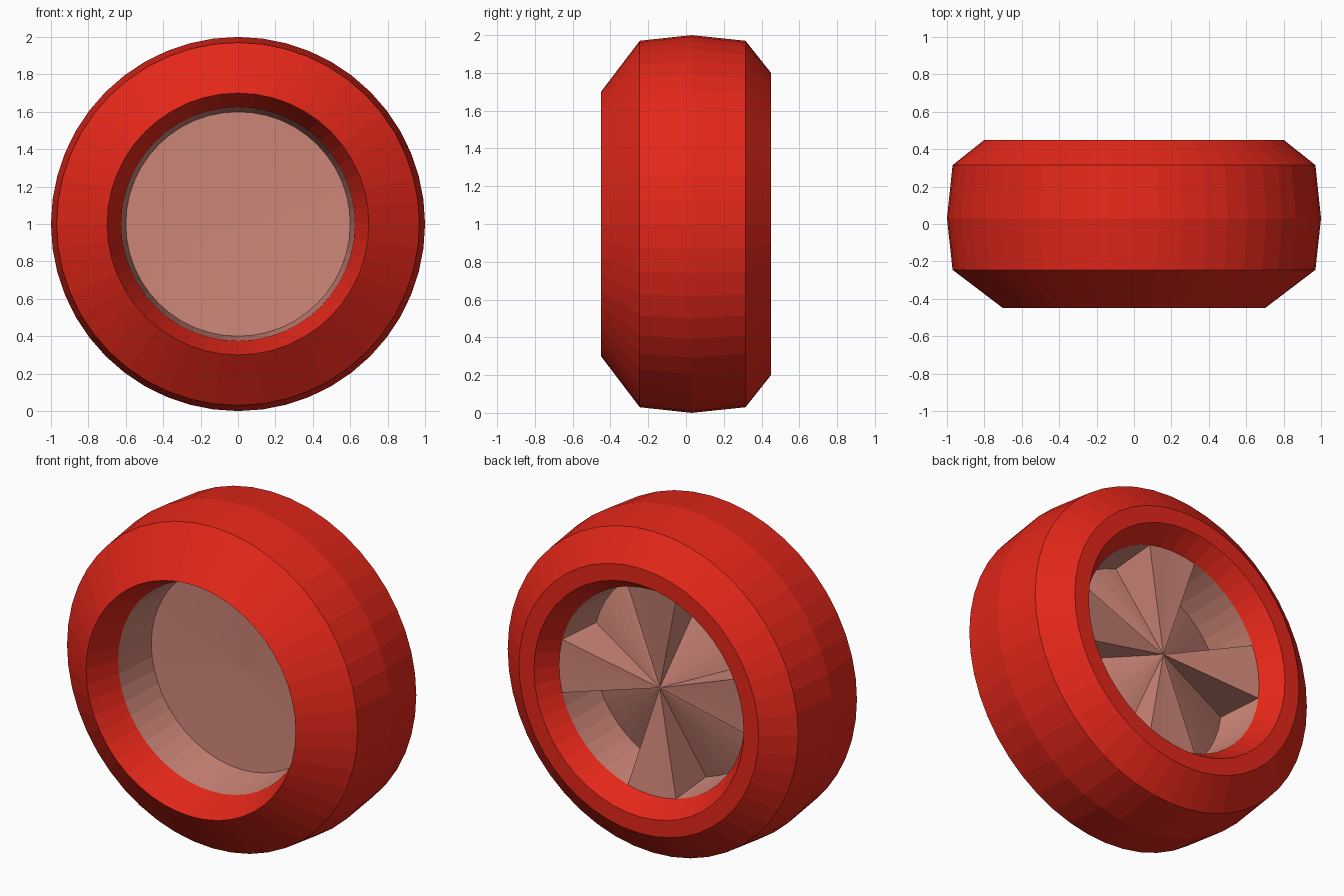
import bpy, bmesh, math

if "Cube" in bpy.data.objects:
    bpy.data.objects.remove(bpy.data.objects["Cube"])

N = 48  # sides of the wheel


def material(name, rgb):
    mat = bpy.data.materials.new(name)
    mat.diffuse_color = (*rgb, 1.0)
    mat.use_nodes = True
    mat.node_tree.nodes["Principled BSDF"].inputs["Base Color"].default_value = mat.diffuse_color
    return mat


def point(i, r, y):
    a = 2 * math.pi * i / N
    return (r * math.cos(a), y, 1 + r * math.sin(a))


def sweep_segment(bm, i, profile):
    """One wedge of a lathe around the axle; radius 0 collapses to a triangle."""
    for (r0, y0), (r1, y1) in zip(profile, profile[1:]):
        pts = [point(i, r0, y0), point(i, r1, y1), point(i + 1, r1, y1), point(i + 1, r0, y0)]
        if r1 == 0:
            pts.pop(2)
        if r0 == 0:
            pts.pop(3)
        bm.faces.new([bm.verts.new(p) for p in pts])


def finish(bm, name, mat):
    bmesh.ops.remove_doubles(bm, verts=bm.verts, dist=1e-4)
    mesh = bpy.data.meshes.new(name)
    bm.to_mesh(mesh)
    bm.free()
    mesh.materials.append(mat)
    obj = bpy.data.objects.new(name, mesh)
    bpy.context.collection.objects.link(obj)
    return obj


red = material("tire_red", (0.78, 0.02, 0.01))
pink = material("rim_pink", (0.62, 0.24, 0.19))

# Tire: front lip, tread, back lip
tire_profile = [(0.625, -0.25), (0.70, -0.45), (0.97, -0.245), (1.0, 0.03),
                (0.97, 0.315), (0.80, 0.45), (0.70, 0.45), (0.62, 0.325)]
bm = bmesh.new()
for i in range(N):
    sweep_segment(bm, i, tire_profile)
finish(bm, "tire", red)

# Front rim: tapered barrel with a nearly flat disc at its bottom
bm = bmesh.new()
for i in range(N):
    sweep_segment(bm, i, [(0, 0.05), (0.60, 0.03), (0.625, -0.25)])
finish(bm, "front_rim", pink)

# Back rim: four raised spokes, four segments wide, with sunken wedges between
hub, floor, edge = (0, 0.25), (0.60, 0.03), (0.62, 0.325)
spokes = [(s + k) % N for s in (-2, 10, 21, 34) for k in range(4)]
bm = bmesh.new()
for i in range(N):
    sweep_segment(bm, i, [edge, hub] if i in spokes else [edge, floor, hub])
    # Spoke side walls
    before, here = (i - 1) % N in spokes, i in spokes
    if before != here:
        pts = [point(i, *p) for p in (hub, floor, edge)]
        if before:
            pts.reverse()
        bm.faces.new([bm.verts.new(p) for p in pts])
finish(bm, "back_rim_spokes", pink)
